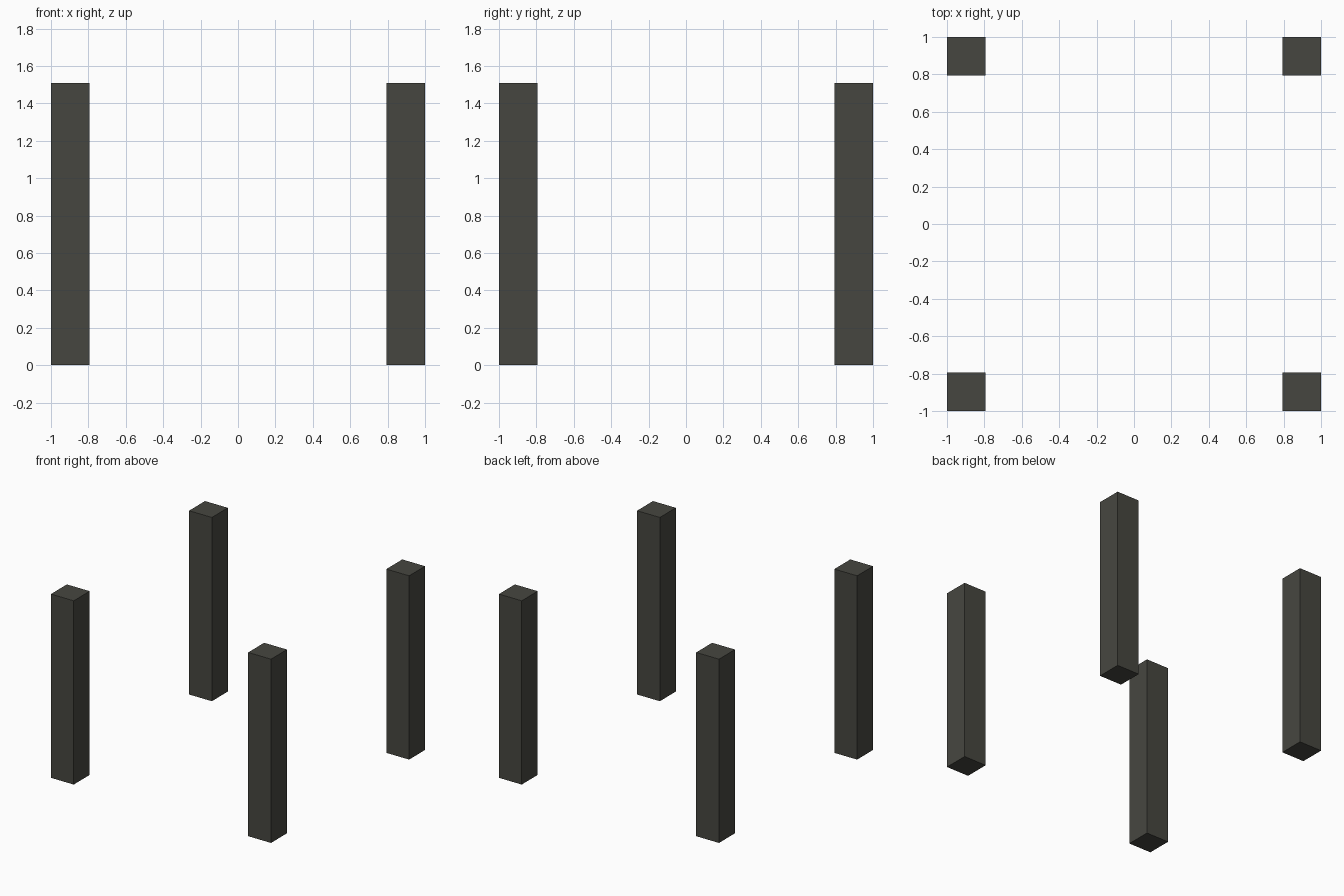
import bpy

if "Cube" in bpy.data.objects:
    bpy.data.objects.remove(bpy.data.objects["Cube"])

W, H = 0.207, 1.51   # post thickness and height
C = 1 - W / 2        # post centre offset

mat = bpy.data.materials.new("dark_grey")
mat.diffuse_color = (0.062, 0.062, 0.051, 1)
mat.use_nodes = True
mat.node_tree.nodes["Principled BSDF"].inputs["Base Color"].default_value = mat.diffuse_color


def post(name, x, y):
    bpy.ops.mesh.primitive_cube_add(size=1, location=(x, y, H / 2))
    ob = bpy.context.object
    ob.name = name
    ob.scale = (W, W, H)
    bpy.ops.object.transform_apply(location=False, rotation=False, scale=True)
    ob.data.materials.append(mat)


# four square corner posts
for fb, sy in (("front", -1), ("back", 1)):
    for lr, sx in (("left", -1), ("right", 1)):
        post(f"{fb}_{lr}_post", sx * C, sy * C)
